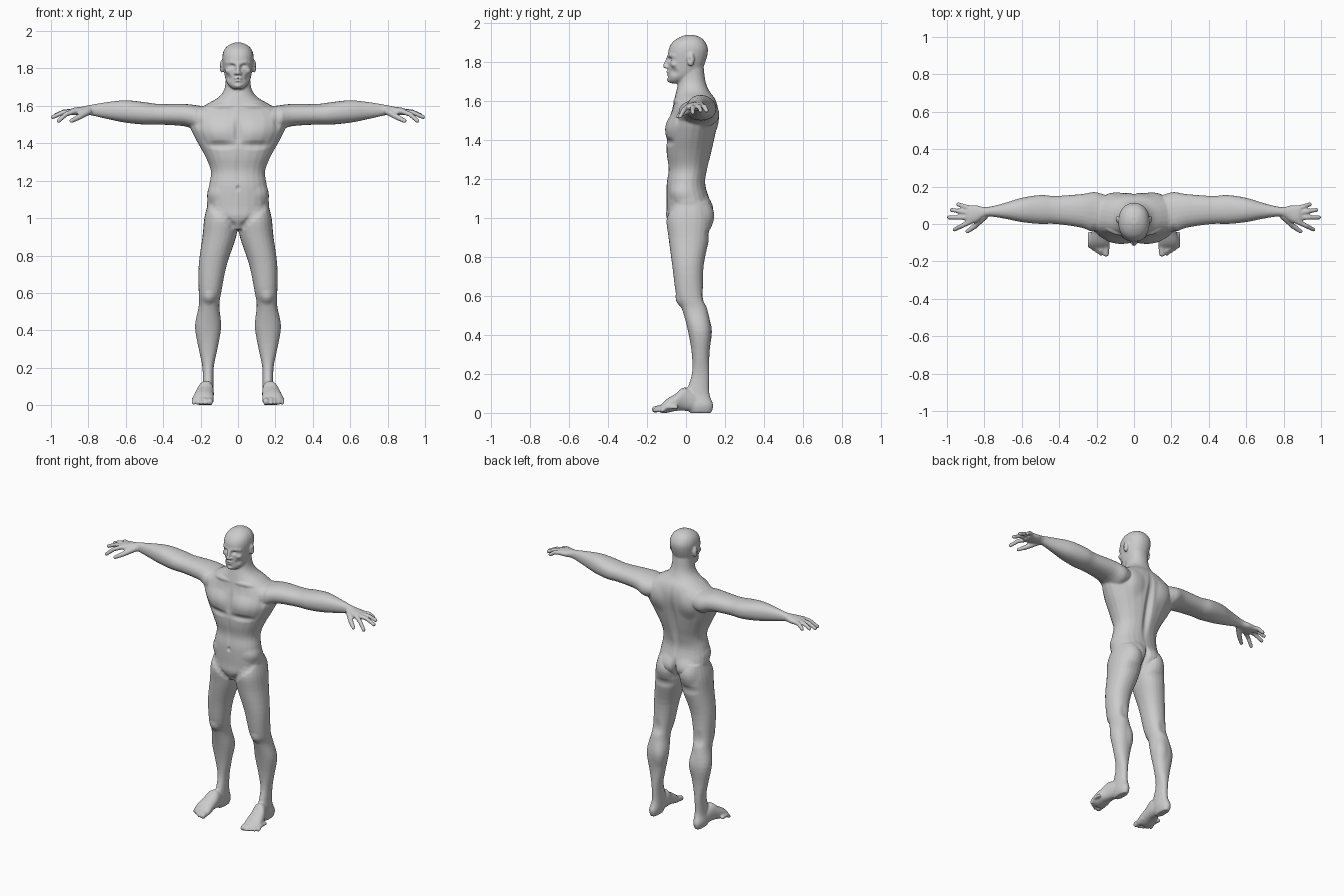
import bpy, bmesh, math
from mathutils import Vector, Matrix

if "Cube" in bpy.data.objects:
    bpy.data.objects.remove(bpy.data.objects["Cube"], do_unlink=True)

bm = bmesh.new()
SEGMENTS = 24
POWER = 2.2

def spline(before, start, end, after, t):
    """Smooth interpolation between start and end."""
    linear = end - before
    square = 2 * before - 5 * start + 4 * end - after
    cube = 3 * (start - end) + after - before
    return start + t * (linear + t * (square + t * cube)) / 2

def rounded(value):
    return math.copysign(abs(value) ** (2 / POWER), value)

def section_loop(axis, place, low_a, high_a, low_b, high_b):
    """One oval ring of vertices filling the given box, square to the axis."""
    loop = []
    for k in range(SEGMENTS):
        angle = math.tau * k / SEGMENTS
        a = (low_a + high_a + (high_a - low_a) * rounded(math.cos(angle))) / 2
        b = (low_b + high_b + (high_b - low_b) * rounded(math.sin(angle))) / 2
        position = {"x": (place, a, b), "y": (a, place, b), "z": (a, b, place)}[axis]
        loop.append(bm.verts.new(position))
    return loop

def loft(axis, sections, steps=4):
    """Closed rounded body running through a few sections."""
    last = len(sections) - 1
    loops = []
    for i in range(last):
        nearby = [sections[max(0, min(last, i + k))] for k in (-1, 0, 1, 2)]
        for s in range(steps):
            values = [spline(*column, s / steps) for column in zip(*nearby)]
            loops.append(section_loop(axis, *values))
    loops.append(section_loop(axis, *sections[last]))
    for lower, upper in zip(loops, loops[1:]):
        for k in range(SEGMENTS):
            n = (k + 1) % SEGMENTS
            bm.faces.new((lower[k], lower[n], upper[n], upper[k]))
    bm.faces.new(loops[0])
    bm.faces.new(loops[-1])

def symmetric_loft(sections):
    """Upright body from height, half width, front and back."""
    loft("z", [(z, -half, half, front, back) for z, half, front, back in sections])

def blob(center, radii):
    placement = Matrix.Translation(center) @ Matrix.Diagonal((*radii, 1))
    bmesh.ops.create_uvsphere(bm, u_segments=10, v_segments=7, radius=1, matrix=placement)

def rod(points, start_radius, end_radius, count=5):
    """Tapered rounded rod along a bent path."""
    pieces = len(points) - 1
    for i in range(pieces):
        for s in range(count + 1):
            t = s / count
            radius = start_radius + (end_radius - start_radius) * (i + t) / pieces
            blob(Vector(points[i]).lerp(Vector(points[i + 1]), t), (radius, radius, radius))

# Left arm from inside the chest to the palm
loft("x", [
    (.12, -.02, .13, 1.5, 1.59), (.2, -.05, .17, 1.46, 1.6), (.28, -.02, .16, 1.49, 1.61),
    (.42, 0, .15, 1.5, 1.61), (.5, 0, .155, 1.5, 1.62), (.6, .01, .14, 1.51, 1.63),
    (.7, .03, .11, 1.53, 1.62), (.79, .04, .09, 1.55, 1.605), (.84, .01, .1, 1.55, 1.595),
    (.88, 0, .1, 1.55, 1.59), (.9, .01, .09, 1.55, 1.58)])
# Left fingers, fanned out and bent at the middle joint, then the thumb
reach = (.96, .99, .975, .94)
fan = (-.03, .035, .075, .105)
droop = (1.52, 1.54, 1.55, 1.55)
for i, tip in enumerate(zip(reach, fan, droop)):
    knuckle = Vector((.88, .01 + .025 * i, 1.57))
    middle = (knuckle + Vector(tip)) / 2 + Vector((0, 0, .01))
    rod([knuckle, middle, tip], .015, .012)
rod([(.8, .04, 1.57), (.85, -.01, 1.54), (.89, -.04, 1.52)], .02, .012)
# Left leg from hip to heel
loft("z", [
    (1.08, .03, .16, -.07, .11), (1, 0, .18, -.1, .13), (.9, .01, .19, -.09, .12),
    (.75, .06, .21, -.07, .09), (.6, .09, .21, -.05, .09), (.53, .1, .21, -.02, .11),
    (.42, .09, .23, .01, .13), (.3, .11, .21, .03, .12), (.2, .13, .19, .03, .12),
    (.1, .13, .19, 0, .12), (.04, .13, .2, 0, .14), (0, .14, .19, .02, .13)])
# Left foot and toes
loft("y", [
    (.12, .14, .18, 0, .06), (0, .13, .21, .01, .13), (-.05, .13, .23, .01, .1),
    (-.1, .13, .24, 0, .07), (-.13, .13, .23, 0, .04)])
rod([(.15, -.09, .03), (.15, -.158, .018)], .02, .018)
for i in range(4):
    x, tip = .177 + .02 * i, -.16 + .013 * i
    rod([(x, tip + .07, .03), (x, tip + .02, .03), (x, tip, .012)], .012, .011)
# Left ear, nostril, brow and cheekbone
blob((.087, .025, 1.81), (.012, .02, .035))
blob((.012, -.1, 1.773), (.009, .01, .008))
rod([(.012, -.086, 1.83), (.04, -.078, 1.835), (.06, -.06, 1.83)], .01, .009)
blob((.05, -.06, 1.787), (.02, .02, .016))

# Mirror everything built so far to the other side
copied = bmesh.ops.duplicate(bm, geom=bm.verts[:] + bm.edges[:] + bm.faces[:])["geom"]
for element in copied:
    if isinstance(element, bmesh.types.BMVert):
        element.co.x = -element.co.x

# Torso and neck
symmetric_loft([
    (.94, .04, -.07, .05), (1, .13, -.1, .11), (1.06, .165, -.1, .13), (1.17, .155, -.1, .1),
    (1.25, .145, -.09, .11), (1.33, .175, -.1, .13), (1.42, .225, -.1, .15),
    (1.5, .26, -.09, .165), (1.56, .245, -.07, .165), (1.61, .165, -.06, .15),
    (1.65, .1, -.05, .12), (1.7, .07, -.04, .1), (1.78, .065, -.04, .09)])
# Head
symmetric_loft([
    (1.69, .025, -.08, -.03), (1.71, .05, -.09, .02), (1.74, .066, -.09, .07),
    (1.8, .078, -.092, .1), (1.86, .084, -.09, .113), (1.9, .074, -.07, .1),
    (1.925, .05, -.035, .075), (1.938, .02, 0, .04)])
# Nose, lips and chin
rod([(0, -.09, 1.825), (0, -.108, 1.778)], .009, .012)
blob((0, -.092, 1.748), (.024, .012, .007))
blob((0, -.09, 1.733), (.02, .013, .007))
blob((0, -.083, 1.709), (.022, .016, .015))

bmesh.ops.recalc_face_normals(bm, faces=bm.faces[:])
rough = bpy.data.meshes.new("rough_body")
bm.to_mesh(rough)
bm.free()
body = bpy.data.objects.new("body", rough)
bpy.context.collection.objects.link(body)

# Fuse the parts into one skin
fuse = body.modifiers.new("fuse", "REMESH")
fuse.mode = "VOXEL"
fuse.voxel_size = .006
relax = body.modifiers.new("relax", "SMOOTH")
relax.factor = .5
relax.iterations = 4
depsgraph = bpy.context.evaluated_depsgraph_get()
skin = bpy.data.meshes.new_from_object(body.evaluated_get(depsgraph))
body.modifiers.clear()
body.data = skin
points = [vertex.co.copy() for vertex in skin.vertices]
normals = [vertex.normal.copy() for vertex in skin.vertices]

def sculpt(center, radii, amount):
    """Raise or press the skin near a point, on both sides alike."""
    (cx, cy, cz), (rx, ry, rz) = center, radii
    for point, normal in zip(points, normals):
        x, y, z = point
        if abs(z - cz) < rz and abs(y - cy) < ry:
            distance = ((abs(x) - cx) / rx) ** 2 + ((y - cy) / ry) ** 2 + ((z - cz) / rz) ** 2
            if distance < 1:
                point += normal * amount * (1 - distance) ** 2

# Chest: muscle, lower edge, breastbone, armpit fold, collarbone
sculpt((.1, -.08, 1.46), (.13, .1, .08), .016)
sculpt((.09, -.09, 1.39), (.11, .07, .03), -.01)
sculpt((0, -.1, 1.47), (.03, .07, .12), -.01)
sculpt((.21, -.04, 1.54), (.03, .07, .08), -.01)
sculpt((.1, -.05, 1.6), (.11, .04, .02), .008)
# Belly: midline, navel, waist ridge, groin line
sculpt((0, -.1, 1.27), (.02, .05, .14), -.005)
sculpt((0, -.1, 1.16), (.016, .04, .02), -.01)
sculpt((.13, -.03, 1.13), (.07, .09, .05), .009)
for t in range(6):
    sculpt((.15 - .024 * t, -.08, 1.07 - .022 * t), (.03, .06, .03), -.006)
# Back: spine, shoulder blade, buttock, cleft, fold
sculpt((0, .14, 1.36), (.035, .09, .3), -.02)
sculpt((.12, .16, 1.49), (.08, .07, .11), .013)
sculpt((.08, .13, 1.03), (.09, .09, .1), .018)
sculpt((0, .12, 1.01), (.022, .09, .11), -.026)
sculpt((.09, .11, .92), (.09, .06, .04), -.008)
# Legs: kneecap, back of knee, calf
sculpt((.155, -.05, .57), (.045, .05, .05), .009)
sculpt((.155, .09, .59), (.04, .04, .07), -.006)
sculpt((.12, .12, .42), (.05, .05, .1), .007)
# Face: eye socket, eyeball, mouth line, under lip, cheek, ear
sculpt((.032, -.085, 1.811), (.024, .04, .016), -.016)
sculpt((.032, -.078, 1.809), (.015, .03, .01), .007)
sculpt((0, -.1, 1.74), (.03, .03, .008), -.006)
sculpt((0, -.09, 1.723), (.02, .03, .01), -.005)
sculpt((.05, -.06, 1.75), (.025, .04, .025), -.007)
sculpt((.1, .017, 1.81), (.012, .012, .02), -.007)
skin.vertices.foreach_set("co", [value for point in points for value in point])

# One plain skin colour, smooth shading
grey = bpy.data.materials.new("light_grey")
grey.use_nodes = True
colour = (.6, .6, .6, 1)
grey.diffuse_color = colour
grey.node_tree.nodes["Principled BSDF"].inputs["Base Color"].default_value = colour
skin.materials.clear()
skin.materials.append(grey)
skin.polygons.foreach_set("use_smooth", [True] * len(skin.polygons))
skin.update()
